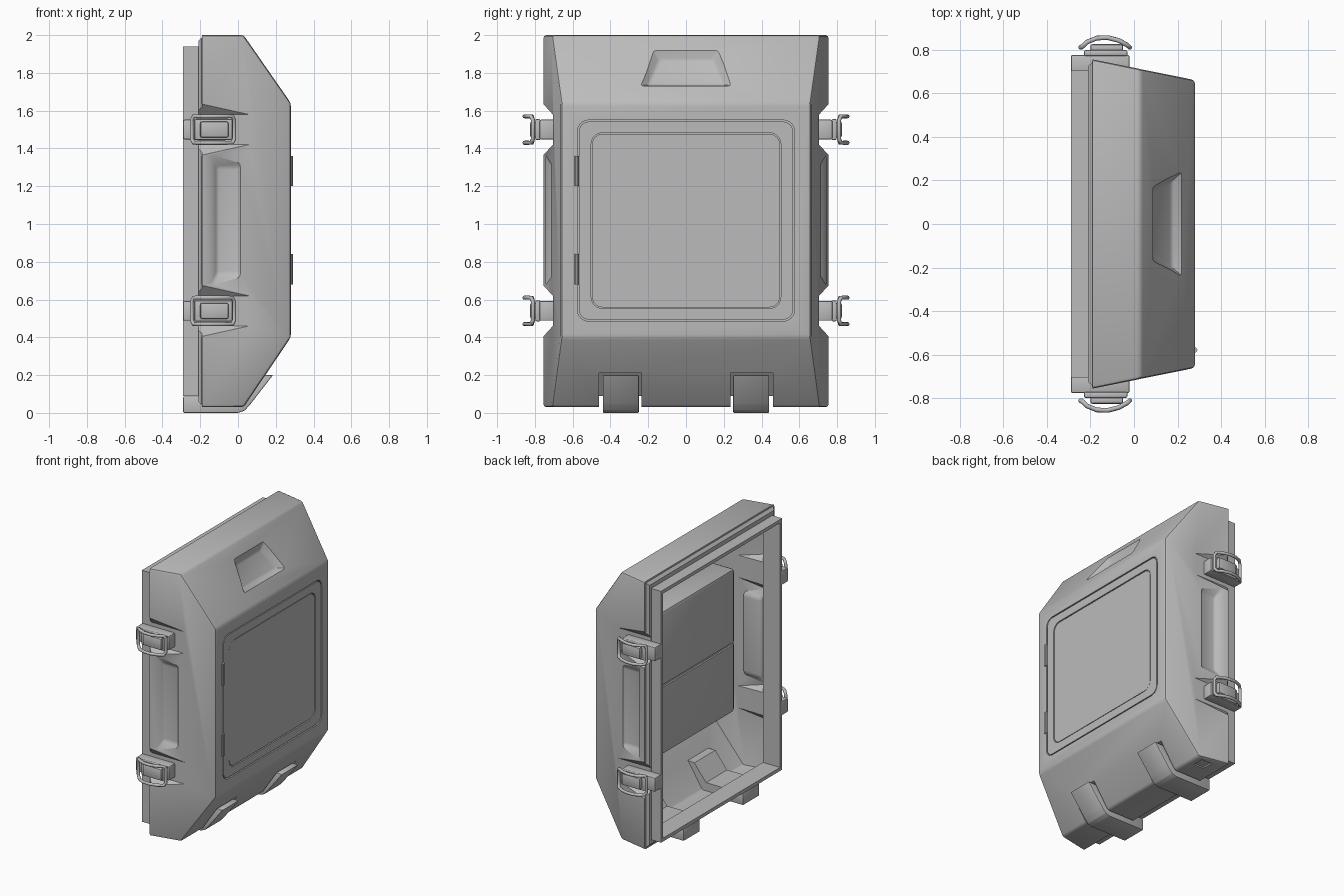
import bpy, bmesh
from math import sin, cos, pi
from mathutils import Vector

if "Cube" in bpy.data.objects:
    bpy.data.objects.remove(bpy.data.objects["Cube"])

grey = bpy.data.materials.new("plain_grey")
grey.use_nodes = True
grey.diffuse_color = (0.5, 0.5, 0.5, 1)
grey.node_tree.nodes["Principled BSDF"].inputs["Base Color"].default_value = (0.5, 0.5, 0.5, 1)


# ---- helpers ----
def loft(name, ring_a, ring_b, bevel=0, bevel_rule=lambda e: True, segments=2):
    """Closed solid between two matching rings of points."""
    bm = bmesh.new()
    a = [bm.verts.new(p) for p in ring_a]
    b = [bm.verts.new(p) for p in ring_b]
    bm.faces.new(a)
    bm.faces.new(b)
    for i in range(len(a)):
        j = (i + 1) % len(a)
        bm.faces.new((a[i], a[j], b[j], b[i]))
    bmesh.ops.recalc_face_normals(bm, faces=bm.faces)
    if bevel:
        edges = [e for e in bm.edges if bevel_rule(e)]
        bmesh.ops.bevel(bm, geom=edges, offset=bevel, segments=segments,
                        profile=0.5, affect='EDGES', clamp_overlap=True)
    mesh = bpy.data.meshes.new(name)
    bm.to_mesh(mesh)
    bm.free()
    mesh.materials.append(grey)
    obj = bpy.data.objects.new(name, mesh)
    bpy.context.collection.objects.link(obj)
    return obj


def rect_x(x, y0, y1, z0, z1):
    return [(x, y0, z0), (x, y1, z0), (x, y1, z1), (x, y0, z1)]


def rect_y(y, x0, x1, z0, z1):
    return [(x0, y, z0), (x1, y, z0), (x1, y, z1), (x0, y, z1)]


def box(name, x, y, z, bevel=0):
    return loft(name, rect_x(x[0], *y, *z), rect_x(x[1], *y, *z), bevel)


def strip_y(name, profile, y0, y1, bevel=0):
    """Extrude an x-z profile along y."""
    return loft(name, [(x, y0, z) for x, z in profile], [(x, y1, z) for x, z in profile], bevel)


def rounded_plate(name, x0, x1, hy, hz, r):
    """Rounded rectangle facing x, centred on the door."""
    pts = []
    for k, (sy, sz) in enumerate(((1, 1), (-1, 1), (-1, -1), (1, -1))):
        for i in range(7):
            t = (k + i / 6) * pi / 2
            pts.append((sy * (hy - r) + r * cos(t), DOOR_Z + sz * (hz - r) + r * sin(t)))
    return loft(name, [(x0, *p) for p in pts], [(x1, *p) for p in pts])


def cut(obj, cutters):
    for c in cutters:
        m = obj.modifiers.new("cut", 'BOOLEAN')
        m.operation, m.solver, m.object = 'DIFFERENCE', 'EXACT', c
    bake(obj)


def bake(obj):
    bpy.context.view_layer.update()
    ev = obj.evaluated_get(bpy.context.evaluated_depsgraph_get())
    mesh = bpy.data.meshes.new_from_object(ev)
    obj.modifiers.clear()
    obj.data = mesh


DOOR_Z = 1.018
LATCH_Z = (1.5, 0.54)
SIDES = (1, -1)


def half_width(x):
    return 0.755 - 0.095 * (x + 0.19) / 0.47


# ---- cutters ----
edge_cutters = []
for s in SIDES:
    for zc in LATCH_Z:
        sec = [(0.705, -.08), (0.705, .08), (0.805, .19), (0.805, -.19)]
        edge_cutters.append(loft("latch_cutter", [(-0.4, s * y, zc + z) for y, z in sec],
                                 [(0.2, s * y, zc + z) for y, z in sec]))
    edge_cutters.append(strip_y("hinge_cutter", [(-.4, -.1), (-.4, .09), (0, .09), (.095, .21),
                                                 (.3, .21), (.3, -.1)], s * .235, s * .46))
body_cutters = []
for s in SIDES:
    body_cutters.append(loft("side_grip_cutter", rect_y(s * .70, -.11, .005, .74, 1.30),
                             rect_y(s * .78, -.17, .05, .62, 1.42), .012))
n, t, mid = Vector((.822, 0, .571)), Vector((-.571, 0, .822)), Vector((.155, 0, 1.82))


def grip_ring(d, low, high, wl, wh):
    return [mid + n * d + t * v + Vector((0, w, 0))
            for v, w in ((low, -wl), (low, wl), (high, wh), (high, -wh))]


body_cutters.append(loft("top_grip_cutter", grip_ring(-.035, -.08, .08, .20, .14),
                         grip_ring(.035, -.14, .16, .28, .20), .012))
body_cutters.append(rounded_plate("door_cutter", .262, .4, .575, .532, .06))
body_cutters.append(box("socket_cutter", (-.1, -.02), (.60, .68), (-.1, .04)))

# ---- shell: tapered lid, open at the back ----
profile = [(-.19, .03), (.03, .03), (.28, .40), (.28, 1.64), (.03, 2.0), (-.19, 2.0)]
shell = loft("lid_shell", [(x, -half_width(x), z) for x, z in profile],
             [(x, half_width(x), z) for x, z in profile], .016,
             lambda e: max(v.co.x for v in e.verts) > -.18)
cut(shell, edge_cutters + body_cutters)
bm = bmesh.new()
bm.from_mesh(shell.data)
back = [f for f in bm.faces if f.normal.x < -.99 and f.calc_center_median().x < -.185]
bmesh.ops.delete(bm, geom=back, context='FACES')
bm.to_mesh(shell.data)
bm.free()
solid = shell.modifiers.new("wall", 'SOLIDIFY')
solid.thickness, solid.offset = .016, -1
bake(shell)

# ---- back lip and sealing rim ----
hole = box("hole_cutter", (-.5, .2), (-.68, .68), (.115, 1.915))
lip = loft("back_lip", rect_x(-.21, -.725, .725, .06, 1.97),
           rect_x(-.185, -.745, .745, .036, 1.994))
cut(lip, edge_cutters + [hole])
rim = box("seal_rim", (-.29, -.15), (-.704, .704), (.09, 1.94))
cut(rim, [hole])

# ---- door with inset panel and hinge pins ----
door = rounded_plate("door_frame", .25, .279, .567, .524, .053)
inner = rounded_plate("panel_cutter", .267, .4, .502, .465, .06)
cut(door, [inner])
rounded_plate("door_panel", .26, .276, .496, .459, .054)
for zc in (1.28, .76):
    ring = [(.279 + .012 * cos(k * pi / 5), -.578 + .012 * sin(k * pi / 5)) for k in range(10)]
    loft("door_pin", [(x, y, zc - .08) for x, y in ring], [(x, y, zc + .08) for x, y in ring])

# ---- compartment behind the door ----
compartment = box("compartment", (.0, .262), (-.575, .575), (.49, 1.545), .025)
groove = box("groove_cutter", (-.1, .012), (-.7, .7), (.99, 1.01))
cut(compartment, [groove])

for c in edge_cutters + body_cutters + [hole, inner, groove]:
    bpy.data.objects.remove(c)

# ---- hinge straps ----
strap = [(-.29, 0), (0, 0), (.035, .012), (.065, .045), (.185, .2), (.11, .2), (.01, .088), (-.29, .088)]
for s in SIDES:
    strip_y("hinge_strap", strap, s * .25, s * .44, .006)

# ---- latches: base, lever, and bowed wire bail ----
for s in SIDES:
    for zc in LATCH_Z:
        def part(name, x, y, h, bevel):
            box(name, x, sorted((s * y[0], s * y[1])), (zc - h, zc + h), bevel)
        part("latch_base", (-.29, -.02), (.69, .775), .052, .008)
        part("latch_block", (-.23, -.03), (.77, .798), .056, .008)
        part("latch_lever", (-.20, -.05), (.79, .825), .042, .01)
        arc = [(-.235, .815), (-.215, .835), (-.17, .853), (-.12, .855), (-.07, .842), (-.03, .82)]
        loop = [(x, s * y, zc + .07) for x, y in arc] + [(-.02, s * .81, zc + .05), (-.02, s * .81, zc - .05)]
        loop += [(x, s * y, zc - .07) for x, y in reversed(arc)]
        loop += [(-.245, s * .81, zc - .05), (-.245, s * .81, zc + .05)]
        curve = bpy.data.curves.new("latch_bail", 'CURVE')
        curve.dimensions = '3D'
        curve.bevel_depth, curve.bevel_resolution = .011, 2
        sp = curve.splines.new('POLY')
        sp.points.add(len(loop) - 1)
        for p, co in zip(sp.points, loop):
            p.co = (*co, 1)
        sp.use_cyclic_u = True
        sp.use_smooth = True
        curve.materials.append(grey)
        bail = bpy.data.objects.new("latch_bail", curve)
        bpy.context.collection.objects.link(bail)

# ---- smooth shading with sharp edges kept ----
for o in bpy.context.collection.objects:
    if o.type == 'MESH':
        bpy.ops.object.select_all(action='DESELECT')
        o.select_set(True)
        bpy.context.view_layer.objects.active = o
        bpy.ops.object.shade_smooth_by_angle(angle=0.55)
